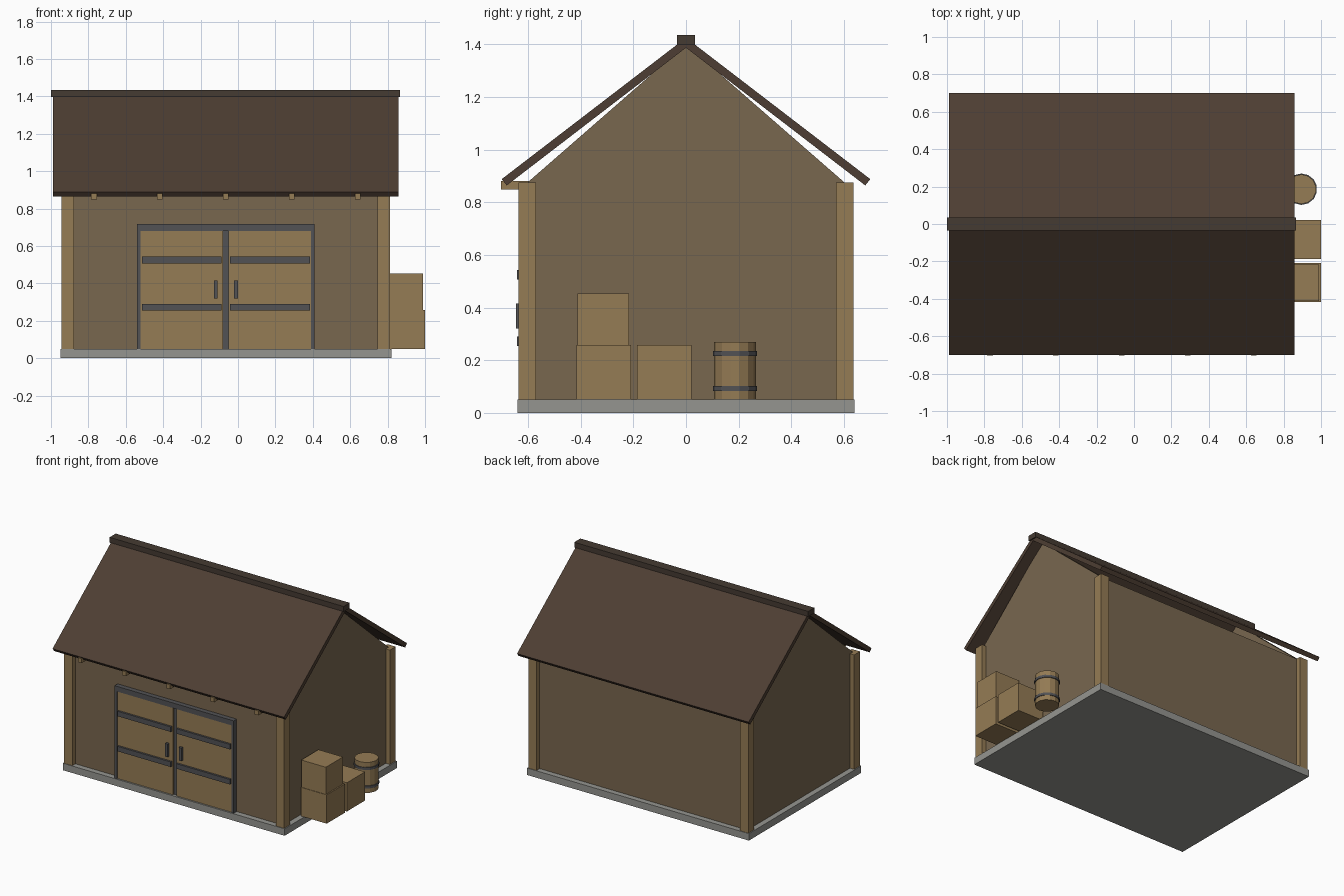
import bpy, bmesh, math

if "Cube" in bpy.data.objects:
    bpy.data.objects.remove(bpy.data.objects["Cube"])

CX = -0.065  # centre line of the building


def mat(name, r, g, b):
    m = bpy.data.materials.new(name)
    m.diffuse_color = (r, g, b, 1)
    m.use_nodes = True
    m.node_tree.nodes["Principled BSDF"].inputs["Base Color"].default_value = m.diffuse_color
    return m


TIMBER = mat("timber", 0.30, 0.20, 0.09)
WALL = mat("wall_boards", 0.19, 0.135, 0.078)
ROOF = mat("roof_boards", 0.075, 0.048, 0.033)
RIDGE = mat("ridge_board", 0.06, 0.043, 0.032)
IRON = mat("iron", 0.085, 0.085, 0.09)
STONE = mat("stone", 0.30, 0.30, 0.28)


def finish(name, bm, material):
    bmesh.ops.recalc_face_normals(bm, faces=bm.faces)
    me = bpy.data.meshes.new(name)
    bm.to_mesh(me)
    bm.free()
    me.materials.append(material)
    ob = bpy.data.objects.new(name, me)
    bpy.context.collection.objects.link(ob)
    return ob


def box(name, x, y, z, material):
    """Box from (min, max) pairs."""
    bm = bmesh.new()
    bmesh.ops.create_cube(bm, size=1)
    for v in bm.verts:
        for i, (a, b) in enumerate((x, y, z)):
            v.co[i] = (a + b) / 2 + v.co[i] * (b - a)
    return finish(name, bm, material)


def extrude_x(name, profile, x0, x1, material):
    """Extrude a (y, z) profile along x."""
    bm = bmesh.new()
    face = bm.faces.new([bm.verts.new((x0, y, z)) for y, z in profile])
    ret = bmesh.ops.extrude_face_region(bm, geom=[face])
    for v in ret["geom"]:
        if isinstance(v, bmesh.types.BMVert):
            v.co.x = x1
    return finish(name, bm, material)


def cylinder(name, x, y, z0, z1, r, material, sides=14):
    bm = bmesh.new()
    bmesh.ops.create_cone(bm, cap_ends=True, segments=sides, radius1=r, radius2=r, depth=z1 - z0)
    bmesh.ops.translate(bm, verts=bm.verts, vec=(x, y, (z0 + z1) / 2))
    return finish(name, bm, material)


# Foundation
box("foundation", (-0.95, 0.82), (-0.64, 0.64), (0, 0.05), STONE)

# Long walls, gable walls and corner posts
gable = [(-0.6, 0.05), (0.6, 0.05), (0.6, 0.877), (0, 1.4), (-0.6, 0.877)]
for s, side in ((-1, "left"), (1, "right")):
    xo = CX + s * 0.845
    extrude_x(f"{side}_gable_wall", gable, xo, xo - s * 0.04, WALL)
    for t, end in ((-1, "front"), (1, "back")):
        px, py = CX + s * 0.845, t * 0.603
        box(f"{end}_{side}_post", (px - 0.033, px + 0.033), (py - 0.033, py + 0.033), (0.05, 0.875), TIMBER)
for t, end in ((-1, "front"), (1, "back")):
    ys = sorted((t * 0.6, t * 0.56))
    box(f"{end}_wall", (CX - 0.805, CX + 0.805), ys, (0.05, 0.877), WALL)

# Roof slopes and ridge
for t, end in ((-1, "front"), (1, "back")):
    slope = [(t * 0.70, 0.888), (t * 0.681, 0.864), (0, 1.387), (0, 1.425)]
    extrude_x(f"{end}_roof_slope", slope, -0.99, 0.858, ROOF)
box("ridge_cap", (-1.0, 0.867), (-0.035, 0.035), (1.397, 1.435), RIDGE)

# Rafter tails under the front eave
for i in range(-2, 3):
    x = CX + i * 0.3525
    box("rafter_tail", (x - 0.015, x + 0.015), (-0.703, -0.57), (0.848, 0.88), TIMBER)

# Double door: iron surround, two leaves, straps and handles
box("door_surround", (CX - 0.475, CX + 0.475), (-0.618, -0.59), (0.05, 0.685), IRON)
box("door_lintel", (CX - 0.475, CX + 0.475), (-0.635, -0.59), (0.68, 0.717), IRON)
for s, side in ((-1, "left"), (1, "right")):
    def span(a, b):
        return sorted((CX + s * a, CX + s * b))
    box(f"{side}_jamb", span(0.456, 0.475), (-0.635, -0.59), (0.05, 0.685), IRON)
    box(f"{side}_door_leaf", span(0.014, 0.456), (-0.628, -0.6), (0.05, 0.68), TIMBER)
    for z in (0.272, 0.525):
        box(f"{side}_door_strap", span(0.023, 0.449), (-0.642, -0.62), (z - 0.018, z + 0.018), IRON)
    box(f"{side}_door_handle", span(0.044, 0.064), (-0.645, -0.62), (0.32, 0.415), IRON)

# Crates stacked against the right wall
for name, x, y, z, w in (("front_crate", 0.896, -0.313, 0.05, 0.207),
                         ("middle_crate", 0.896, -0.083, 0.05, 0.207),
                         ("top_crate", 0.892, -0.315, 0.257, 0.196)):
    h = w / 2
    box(name, (x - h, x + h), (y - h, y + h), (z, z + w), TIMBER)

# Barrel with two hoops
cylinder("barrel", 0.895, 0.186, 0.05, 0.27, 0.079, TIMBER)
for z in (0.093, 0.226):
    cylinder("barrel_hoop", 0.895, 0.186, z - 0.009, z + 0.009, 0.084, IRON)
